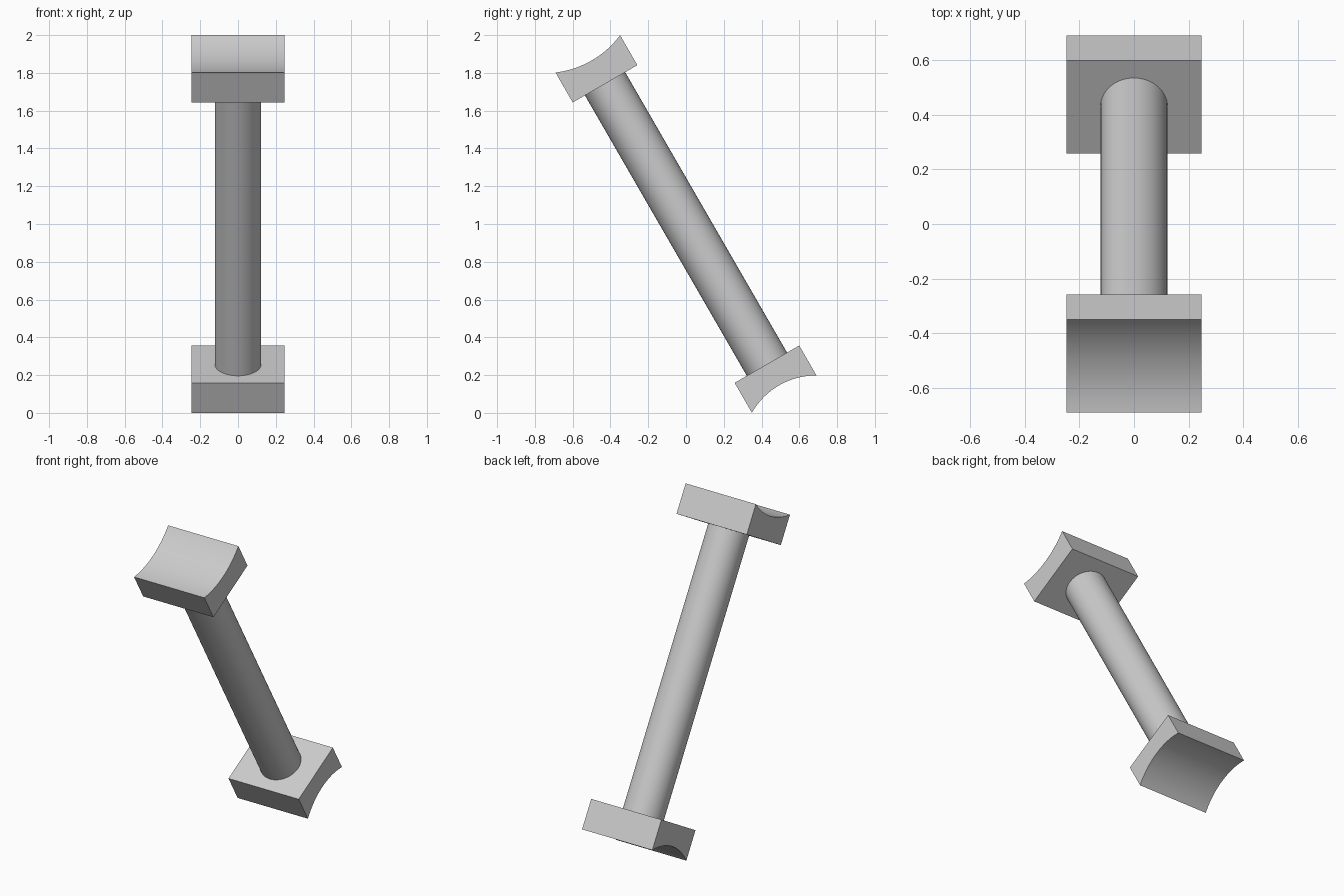
import bpy
import bmesh
from math import asin, cos, radians, sin
from mathutils import Matrix

cube = bpy.data.objects.get("Cube")
if cube:
    bpy.data.objects.remove(cube, do_unlink=True)

HALF_X = 0.247      # half width of the end blocks
HALF_U = 0.1975     # half depth of the end blocks
INNER, OUTER = 0.857, 1.04   # block faces measured along the strut
TILT = Matrix.Translation((0, 0, 1)) @ Matrix.Rotation(radians(30), 4, "X")

grey = bpy.data.materials.new("light grey")
grey.use_nodes = True
colour = (0.6, 0.6, 0.6, 1)
grey.diffuse_color = colour
grey.node_tree.nodes["Principled BSDF"].inputs["Base Color"].default_value = colour


def finish(bm, name):
    bm.transform(TILT)
    bmesh.ops.recalc_face_normals(bm, faces=bm.faces)
    mesh = bpy.data.meshes.new(name)
    bm.to_mesh(mesh)
    bm.free()
    mesh.materials.append(grey)
    obj = bpy.data.objects.new(name, mesh)
    bpy.context.collection.objects.link(obj)
    bpy.ops.object.select_all(action="DESELECT")
    obj.select_set(True)
    bpy.context.view_layer.objects.active = obj
    bpy.ops.object.shade_smooth_by_angle(angle=radians(30))


def saddle(name, side, radius, steps=24):
    """Block whose outer face is hollowed by a cylinder running along x."""
    half = asin(HALF_U / radius)
    centre = OUTER + radius * cos(half)
    profile = [(-HALF_U, INNER), (HALF_U, INNER)]
    for i in range(steps + 1):
        a = half - 2 * half * i / steps
        profile.append((radius * sin(a), centre - radius * cos(a)))
    bm = bmesh.new()
    face = bm.faces.new([bm.verts.new((-HALF_X, u, v * side)) for u, v in profile])
    result = bmesh.ops.extrude_face_region(bm, geom=[face])
    moved = [g for g in result["geom"] if isinstance(g, bmesh.types.BMVert)]
    bmesh.ops.translate(bm, verts=moved, vec=(2 * HALF_X, 0, 0))
    finish(bm, name)


# Round strut between the blocks
rod = bmesh.new()
bmesh.ops.create_cone(rod, cap_ends=True, segments=64, radius1=0.123,
                      radius2=0.123, depth=2 * INNER)
finish(rod, "strut_rod")

# Hollowed end blocks, the lower one with the tighter curve
saddle("upper_saddle", 1, 0.5)
saddle("lower_saddle", -1, 0.39)
